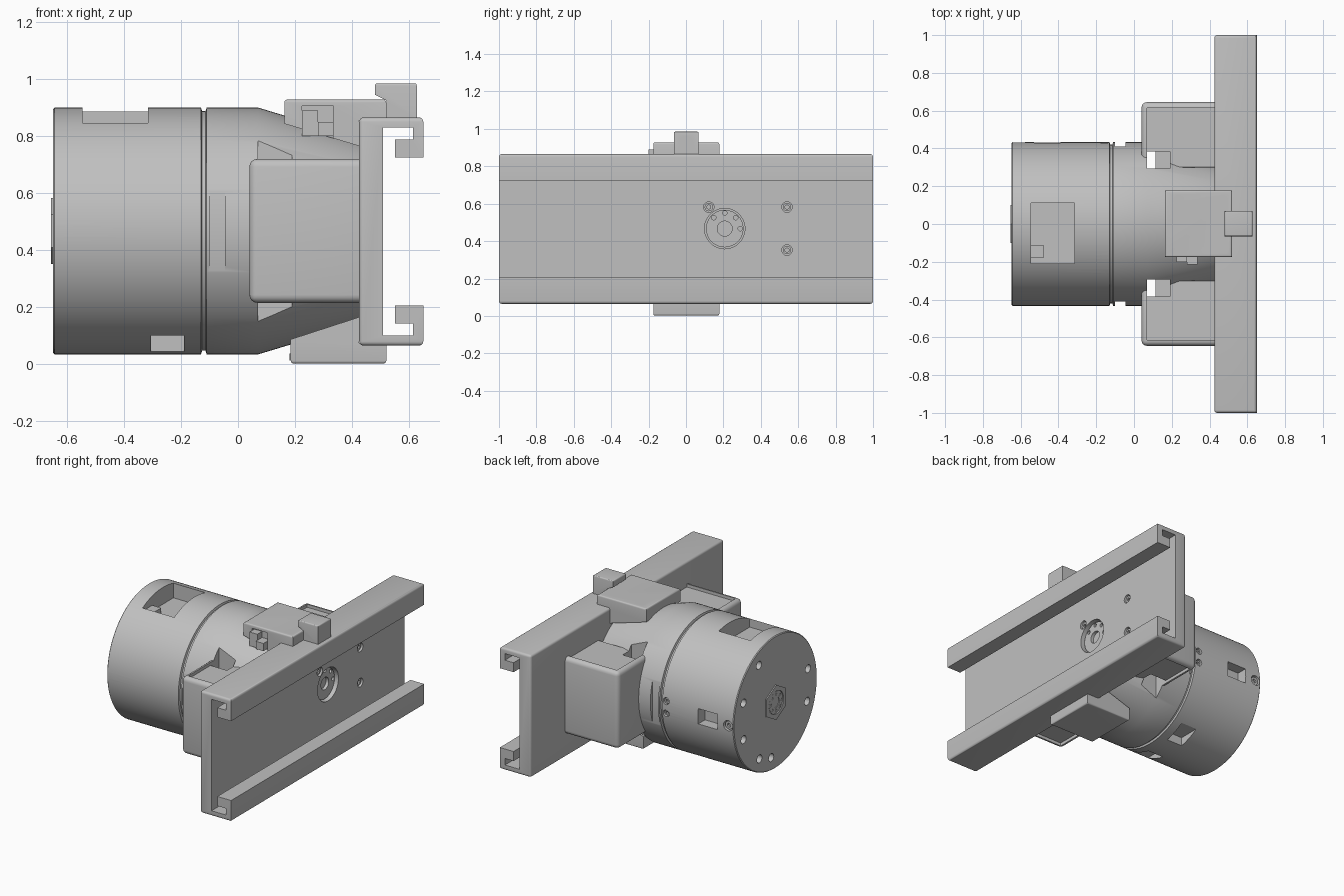
import bpy, bmesh, math
from mathutils import Vector

if "Cube" in bpy.data.objects:
    bpy.data.objects.remove(bpy.data.objects["Cube"], do_unlink=True)

GREY = bpy.data.materials.new("machined_grey")
GREY.use_nodes = True
GREY.diffuse_color = (0.53, 0.53, 0.53, 1)
GREY.node_tree.nodes["Principled BSDF"].inputs["Base Color"].default_value = (0.53, 0.53, 0.53, 1)

CZ = 0.467          # height of the main axis
R = 0.433           # housing radius
X, Y, Z = Vector((1, 0, 0)), Vector((0, 1, 0)), Vector((0, 0, 1))


def finish(name, bm):
    bmesh.ops.recalc_face_normals(bm, faces=bm.faces)
    mesh = bpy.data.meshes.new(name)
    bm.to_mesh(mesh)
    bm.free()
    ob = bpy.data.objects.new(name, mesh)
    bpy.context.collection.objects.link(ob)
    mesh.materials.append(GREY)
    return ob


def round_edges(bm, width, rule=lambda e: True):
    if width:
        edges = [e for e in bm.edges if rule(e)]
        bmesh.ops.bevel(bm, geom=edges, offset=width, segments=4, profile=0.5,
                        affect='EDGES', clamp_overlap=True)


def box(name, x, y, z, bevel=0):
    bm = bmesh.new()
    bmesh.ops.create_cube(bm, size=1)
    for v in bm.verts:
        v.co = Vector([(a + b) / 2 + c * (b - a) for (a, b), c in zip((x, y, z), v.co)])
    round_edges(bm, bevel)
    return finish(name, bm)


def rod(name, start, end, r, sides=32):
    start, end = Vector(start), Vector(end)
    axis = end - start
    bm = bmesh.new()
    bmesh.ops.create_cone(bm, cap_ends=True, segments=sides, radius1=r, radius2=r, depth=axis.length)
    turn = axis.to_track_quat('Z', 'Y')
    for v in bm.verts:
        v.co = turn @ v.co + (start + end) / 2
    return finish(name, bm)


def extrude(name, points, y0, y1, bevel=0, rule=lambda e: True):
    """Extrude an x-z profile along y."""
    bm = bmesh.new()
    face = bm.faces.new([bm.verts.new((x, y0, z)) for x, z in points])
    new = bmesh.ops.extrude_face_region(bm, geom=[face])["geom"]
    bmesh.ops.translate(bm, vec=(0, y1 - y0, 0),
                        verts=[v for v in new if isinstance(v, bmesh.types.BMVert)])
    round_edges(bm, bevel, rule)
    return finish(name, bm)


def lathe(name, profile, sides=128):
    """Spin an x-radius profile about the main axis."""
    bm = bmesh.new()
    rings = [[bm.verts.new((x, r * math.sin(math.tau * i / sides), CZ + r * math.cos(math.tau * i / sides)))
              for i in range(sides)] for x, r in profile]
    for a, b in zip(rings, rings[1:]):
        for i in range(sides):
            j = (i + 1) % sides
            bm.faces.new((a[i], a[j], b[j], b[i]))
    bm.faces.new(rings[0])
    bm.faces.new(rings[-1])
    return finish(name, bm)


def cut(target, cutter):
    mod = target.modifiers.new("cut", 'BOOLEAN')
    mod.operation, mod.solver, mod.object = 'DIFFERENCE', 'EXACT', cutter
    bpy.context.view_layer.objects.active = target
    bpy.ops.object.modifier_apply(modifier=mod.name)
    bpy.data.objects.remove(cutter, do_unlink=True)


def bore(target, point, out, r, depth):
    """Drill inwards from a surface point; out is the surface normal."""
    p = Vector(point)
    cut(target, rod("drill", p + out * 0.03, p - out * depth, r, 24))


def bolt(target, point, out, r):
    """Counterbored hole holding a socket screw."""
    p = Vector(point)
    bore(target, p, out, r, 0.03)
    head = rod("socket_screw", p - out * 0.035, p - out * 0.01, r * 0.8, 20)
    cut(head, rod("drill", p + out * 0.01, p - out * 0.025, r * 0.42, 6))


def radial(deg):
    a = math.radians(deg)      # measured from the top towards the front
    return Vector((0, -math.sin(a), math.cos(a)))


# Round housing with a parting groove and tapered neck
body = lathe("housing", [(-0.648, 0.428), (-0.643, R), (-0.13, R), (-0.126, 0.42), (-0.114, 0.42),
                         (-0.11, R), (0.07, R), (0.43, 0.324)])
cut(body, box("cutter", (-0.545, -0.315), (-0.21, 0.11), (0.79, 1)))
cut(body, box("cutter", (-0.53, -0.39), (0.36, 0.5), (0.42, 0.52)))
for s in (-1, 1):
    # side slots, notches beside the covers, and lower screw pockets
    cut(body, box("cutter", (-0.1, -0.045), sorted((s * 0.41, s * 0.6)), (0.2, 0.75)))
    cut(body, box("cutter", (0.07, 0.19), sorted((s * 0.295, s * 0.6)), (0, 1)))
    cut(body, box("cutter", (-0.305, -0.19), sorted((s * 0.09, s * 0.3)), (-0.1, 0.1)))
    for x in (-0.275, -0.22):
        bolt(body, (x, s * 0.155, 0.1), -Z, 0.024)
    bolt(body, (-0.608, s * R, CZ), Y * s, 0.033)
for middle in (30, 150, 270):
    for d in (-5.3, 5.3):
        n = radial(middle + d)
        bolt(body, Vector((-0.158, 0, CZ)) + n * R, n, 0.022)
# mounting holes in the round end
for deg in (-29, 6, 40, 75, 110, 187, 208, 250, 290):
    bore(body, Vector((-0.648, 0, CZ)) + radial(deg) * 0.35, -X, 0.026, 0.06)
bore(body, Vector((-0.648, 0, CZ)) + radial(-140) * 0.38, -X, 0.036, 0.06)
box("recess_block", (-0.545, -0.48), (-0.18, -0.11), (0.78, 0.825))

# Hexagonal hub on the round end
hub = rod("end_hub", (-0.655, 0, CZ), (-0.64, 0, CZ), 0.115, 6)
cut(hub, rod("cutter", (-0.7, 0, CZ), (-0.647, 0, CZ), 0.075))
flange = rod("end_flange", (-0.652, 0, CZ), (-0.64, 0, CZ), 0.07)
bore(flange, (-0.652, 0, CZ), -X, 0.035, 0.02)
for k in range(8):
    bore(flange, Vector((-0.652, 0, CZ)) + radial(45 * k) * 0.053, -X, 0.009, 0.02)

# Side motor covers with a raised rim
for s, side in ((1, "left"), (-1, "right")):
    cover = box(side + "_cover", (0.04, 0.46), sorted((s * 0.30, s * 0.645)), (0.215, 0.72), 0.028)
    cut(cover, box("cutter", (0.425, 0.5), (-1, 1), (0, 1)))
    cut(cover, box("cutter", (0.07, 0.19), sorted((s * 0.2, s * 0.385)), (0, 1)))
    for z in ((0.7, 0.8), (0.1, 0.235)):
        cut(cover, box("cutter", (0.07, 0.5), sorted((s * 0.2, s * 0.615)), z))
    box(side + "_cover_tab", (0.115, 0.19), sorted((s * 0.29, s * 0.39)), (0.3, 0.63))

# Long channel rail
upper = [(0.508, 0.83), (0.613, 0.83), (0.613, 0.787), (0.55, 0.787), (0.55, 0.725), (0.65, 0.725), (0.65, 0.865)]
mid = 0.465
half = [(x, 2 * mid - z) for x, z in upper]
rail_profile = [(0.425, 0.865), (0.425, 0.065)] + half[::-1] + upper
rail = extrude("channel_rail", rail_profile, -1, 1, 0.015,
               lambda e: all(abs(abs(v.co.z - mid) - 0.4) < 1e-4 for v in e.verts))
FACE = 0.508
for s in (-1, 1):
    cut(rail, rod("cutter", (0.55, s * 0.207, CZ), (0.465, s * 0.207, CZ), 0.108, 48))
    disc = rod("output_flange", (0.45, s * 0.207, CZ), (0.485, s * 0.207, CZ), 0.1, 48)
    bore(disc, (0.485, s * 0.207, CZ), X, 0.04, 0.025)
    for k in range(8):
        bore(disc, Vector((0.485, s * 0.207, CZ)) + radial(45 * k) * 0.083, X, 0.012, 0.02)
for y in (-0.547, -0.128, 0.122, 0.54):
    for z in (0.352, 0.582):
        bolt(rail, (FACE, y, z), X, 0.028)

# Upper and lower clamp brackets with slanted inner sides
for name, s, x0 in (("upper_bracket", 1, 0.163), ("lower_bracket", -1, 0.185)):
    pts = [(x0, 0.463), (0.52, 0.463), (0.52, 0.39), (0.425, 0.39), (0.425, 0.3), (x0, 0.378)]
    bracket = extrude(name, [(x, mid + s * z) for x, z in pts], -0.175, 0.178, 0.01,
                      lambda e: all(abs(v.co.z - mid) > 0.45 for v in e.verts))
    for x, y in ((0.235, 0.125), (0.47, 0.125), (0.205, 0), (0.47, -0.125)):
        bolt(bracket, (x, y if s > 0 else -y, mid + s * 0.463), Z * s, 0.03)
    if s > 0:
        cut(bracket, box("cutter", (0.225, 0.335), (-0.3, -0.15), (0.7, 0.905)))
box("connector", (0.225, 0.28), (-0.2, -0.14), (0.8, 0.89))
box("connector_step", (0.28, 0.335), (-0.215, -0.14), (0.8, 0.85))

# Sensor block above the rail
sensor = extrude("sensor_block", [(0.48, 0.985), (0.627, 0.985), (0.627, 0.865), (0.52, 0.865),
                                  (0.52, 0.925), (0.48, 0.945)], -0.065, 0.068, 0.008,
                 lambda e: all(v.co.z > 0.97 for v in e.verts))
bore(sensor, (0.627, 0, 0.922), X, 0.042, 0.03)
lens = rod("sensor_lens", (0.59, 0, 0.922), (0.615, 0, 0.922), 0.03)

# Smooth the curved faces and keep crisp edges
bpy.ops.object.select_all(action='DESELECT')
for ob in bpy.context.collection.objects:
    if ob.type == 'MESH' and GREY.name in ob.data.materials:
        ob.select_set(True)
        bpy.context.view_layer.objects.active = ob
bpy.ops.object.shade_smooth_by_angle(angle=math.radians(25))
